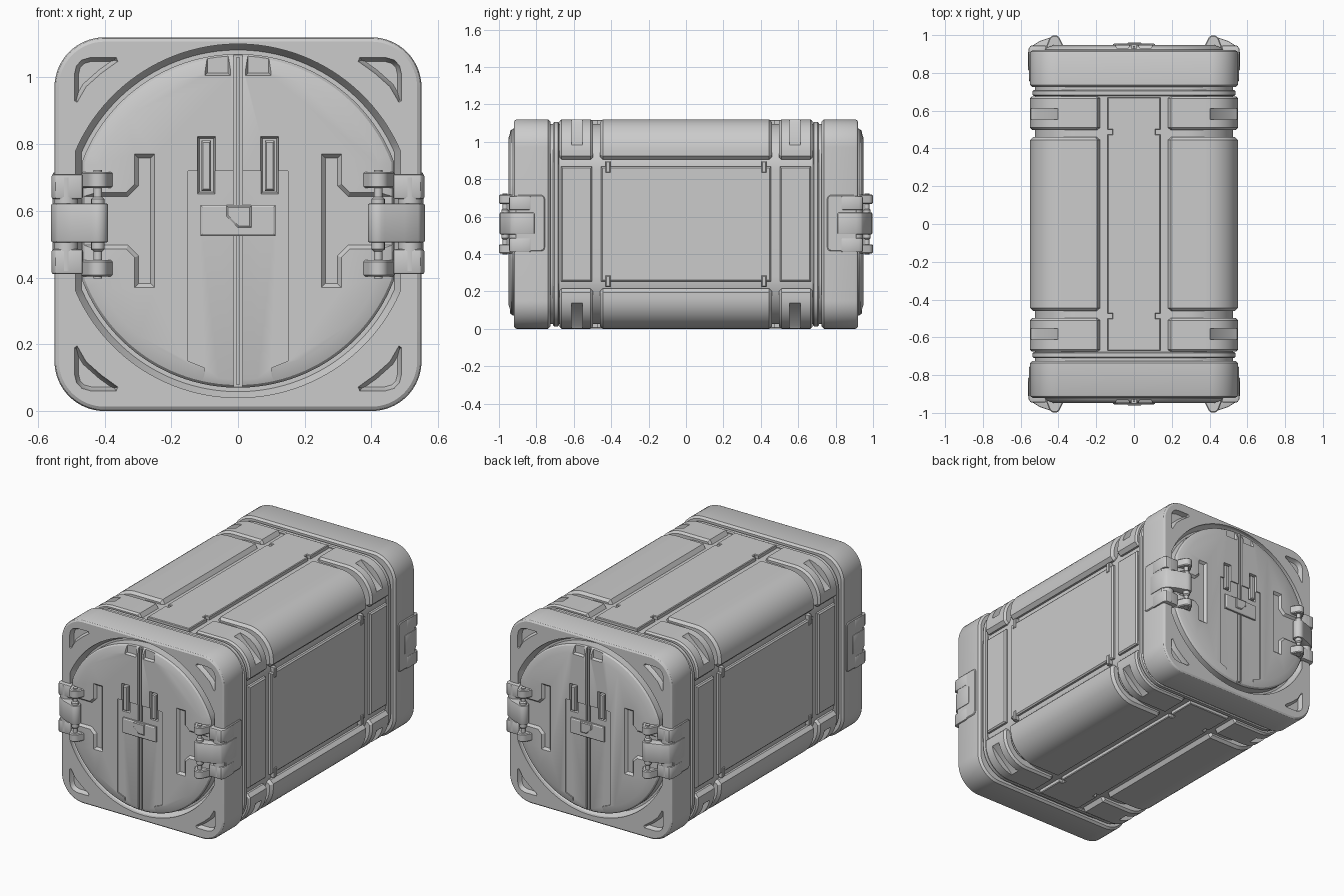
import bpy, bmesh
from math import sin, cos, pi, hypot
from mathutils import Vector

if "Cube" in bpy.data.objects:
    bpy.data.objects.remove(bpy.data.objects["Cube"])

ZC = 0.56  # everything is modelled around z = 0, then lifted by this


def arc(cx, cy, r, a0, a1, n=10):
    return [(cx + r * cos((a0 + (a1 - a0) * i / n) * pi / 180),
             cy + r * sin((a0 + (a1 - a0) * i / n) * pi / 180)) for i in range(n + 1)]


def rrect(x0, x1, y0, y1, r, n=10):
    return (arc(x1 - r, y1 - r, r, 0, 90, n) + arc(x0 + r, y1 - r, r, 90, 180, n)
            + arc(x0 + r, y0 + r, r, 180, 270, n) + arc(x1 - r, y0 + r, r, 270, 360, n))


def rect(x0, x1, y0, y1):
    return [(x0, y0), (x1, y0), (x1, y1), (x0, y1)]


def front(pts):
    return [(x, z - ZC) for x, z in pts]


def clipped_circle(r, clip, cz=0.01):
    # circle with flat left and right sides
    pts = []
    for i in range(128):
        a = (i + .5) * 2 * pi / 128
        x = r * cos(a)
        if abs(x) < clip - .003:
            pts.append((x, cz + r * sin(a)))
    h = (r * r - clip * clip) ** .5
    pts += [(s * clip, cz + t * h) for s in (1, -1) for t in (1, -1)]
    from math import atan2
    return sorted(pts, key=lambda p: atan2(p[1] - cz, p[0]))


def inset(pts, d):
    if d == 0:
        return pts
    out, n = [], len(pts)
    for i in range(n):
        a, b, c = Vector(pts[i - 1]), Vector(pts[i]), Vector(pts[(i + 1) % n])
        e, f = (b - a).normalized(), (c - b).normalized()
        n1, n2 = Vector((-e.y, e.x)), Vector((-f.y, f.x))
        out.append(tuple(b + (n1 + n2) * d / max(.35, 1 + n1.dot(n2))))
    return out


def loft(name, pts, secs, axis='y', mirror='', bevel=0):
    """Stack inset copies of an outline along an axis; secs = (position, inset)."""
    pts = [p for i, p in enumerate(pts)
           if hypot(p[0] - pts[i - 1][0], p[1] - pts[i - 1][1]) > 1e-5]
    n = len(pts)
    if sum(pts[i - 1][0] * pts[i][1] - pts[i][0] * pts[i - 1][1] for i in range(n)) < 0:
        pts = pts[::-1]
    place = {'x': lambda a, b, t: (t, a, b), 'y': lambda a, b, t: (a, t, b),
             'z': lambda a, b, t: (a, b, t)}[axis]
    bm = bmesh.new()
    rings = [[bm.verts.new(place(a, b, t)) for a, b in inset(pts, d)] for t, d in secs]
    for r, s in zip(rings, rings[1:]):
        for i in range(n):
            bm.faces.new((r[i - 1], r[i], s[i], s[i - 1]))
    bm.faces.new(rings[0])
    bm.faces.new(rings[-1])
    bmesh.ops.recalc_face_normals(bm, faces=bm.faces)
    me = bpy.data.meshes.new(name)
    bm.to_mesh(me)
    bm.free()
    ob = bpy.data.objects.new(name, me)
    bpy.context.collection.objects.link(ob)
    ob.location.z = ZC
    if bevel:
        m = ob.modifiers.new('Bevel', 'BEVEL')
        m.width, m.segments, m.limit_method = bevel, 2, 'ANGLE'
    if mirror:
        m = ob.modifiers.new('Mirror', 'MIRROR')
        m.use_axis = [c in mirror for c in 'xyz']
        m.use_mirror_merge = False
    return ob


def cut(ob, cutter):
    cutter.hide_render = True
    m = ob.modifiers.new('Cut', 'BOOLEAN')
    m.object, m.solver = cutter, 'EXACT'
    bpy.context.view_layer.update()
    dg = bpy.context.evaluated_depsgraph_get()
    me = bpy.data.meshes.new_from_object(ob.evaluated_get(dg))
    ob.modifiers.clear()
    ob.data = me
    bpy.data.objects.remove(cutter)


def add_mirror(ob, axes):
    m = ob.modifiers.new('Mirror', 'MIRROR')
    m.use_axis = [c in axes for c in 'xyz']
    m.use_mirror_merge = False


# inner core and flange rings next to the caps
loft('body_core', rrect(-.525, .525, -.535, .535, .25, 14), [(-.74, 0), (.74, 0)])
loft('neck_flange', rrect(-.537, .537, -.547, .547, .17, 14),
     [(-.71, .006), (-.704, 0), (-.684, 0), (-.678, .006)], mirror='y')

# rounded corner shells: long middle ones and short end bands
shell = ([(.52, -.345), (.55, -.365)], )
corner = ([(.18, .50), (.18, .535), (.195, .56)] + arc(.38, .39, .17, 90, 0, 12)
          + [(.55, .365), (.53, .345), (.49, .345)] + arc(.38, .39, .11, 0, 90, 12))
loft('corner_shell', corner, [(-.46, .015), (-.445, 0), (.445, 0), (.46, .015)], mirror='xz')
band = loft('corner_band', corner, [(-.675, .01), (-.665, 0), (-.51, 0), (-.498, .012)])
pocket = [(.395, .57), (.41, .545), (.535, .43), (.56, .415), (.65, .65)]
cut(band, loft('band_pocket_cutter', pocket, [(-.612, 0), (-.553, 0)]))
add_mirror(band, 'xyz')

# side panels with small tabs
panel = [(.51, 0), (.536, 0), (.543, .008)]
loft('side_panel', rect(-.455, .455, -.308, .308), panel, 'x', 'x')
loft('side_end_panel', rect(-.668, -.502, -.308, .308), panel, 'x', 'xy')
loft('side_tab', rect(-.43, -.405, -.335, -.275), [(.52, 0), (.544, 0), (.548, .004)], 'x', 'xyz')

# long centre strip on top and bottom, with notched edges
half = [(.14, -.67), (.14, -.50), (.115, -.50), (.115, -.475), (.14, -.475)]
quad = half + [(x, -y) for x, y in half[::-1]]
strip = quad + [(-x, y) for x, y in quad[::-1]]
loft('centre_strip', strip, [(.52, 0), (.553, 0), (.557, .004)], 'z', 'z')

# end caps with round door opening and corner pockets
cap = loft('end_cap', rrect(-.55, .55, -.56, .56, .15, 16),
           [(-.725, .012), (-.737, 0), (-.905, 0), (-.914, .004), (-.92, .013)])
cut(cap, loft('opening_cutter', clipped_circle(.53, .487), [(-1, 0), (-.90, 0), (-.87, .018)]))
tri = front([(.365, 1.06), (.44, 1.06), (.468, 1.052), (.484, 1.035), (.49, 1.01),
             (.49, .93), (.482, .925), (.455, .972), (.41, 1.012), (.36, 1.048)])
cut(cap, loft('corner_pocket_cutter', tri, [(-.94, 0), (-.918, 0), (-.895, .012)], mirror='xz'))
add_mirror(cap, 'y')

# door with its recesses
DOOR = -.948
door = loft('door', clipped_circle(.5, .468), [(-.86, 0), (-.925, 0), (-.935, .008), (DOOR, .045)])
side_recess = front([(.25, .37), (.31, .37), (.31, .46), (.335, .485), (.6, .485), (.6, .655),
                     (.335, .655), (.31, .68), (.31, .77), (.25, .77)])
cut(door, loft('side_recess_cutter', side_recess, [(-1, 0), (DOOR, 0), (-.934, .012)], mirror='x'))
plate = front([(-.15, .72), (-.15, .15), (-.10, .13), (-.10, .03),
               (.10, .03), (.10, .13), (.15, .15), (.15, .72)])
cut(door, loft('plate_cutter', plate, [(-1, 0), (-.941, 0)]))
cut(door, loft('top_notch_cutter', front(rect(.022, .10, 1.005, 1.12)),
               [(-1, 0), (-.95, 0), (-.932, .008)], mirror='x'))
cut(door, loft('slot_cutter', front(rect(.068, .122, .65, .822)),
               [(-1, 0), (-.945, 0), (-.922, .006)], mirror='x'))
cut(door, loft('seam_cutter', rect(-.014, .014, -.6, .6), [(-1, 0), (-.928, 0)]))
add_mirror(door, 'y')

# door fittings
loft('seam_ridge', front(rect(-.006, .006, .08, 1.06)), [(-.91, 0), (-.942, 0)], mirror='y')
loft('door_handle', front(rect(.081, .110, .66, .81)),
     [(-.91, 0), (-.944, 0), (-.95, .005)], mirror='xy')
loft('latch_plate', front(rect(-.112, .112, .525, .617)),
     [(-.92, 0), (-.951, 0), (-.955, .006)], mirror='y')
loft('latch_button', front([(-.035, .585), (-.035, .615), (.04, .615), (.04, .55), (0, .55)]),
     [(-.94, 0), (-.957, 0), (-.961, .005)], mirror='y')

# hinges: side plate, bracket arms, swinging link, lugs and pin
loft('hinge_plate', rrect(-.915, -.755, -.145, .155, .02, 4),
     [(.53, 0), (.552, 0), (.556, .005)], 'x', 'xy')
arm = [(.559, -.83), (.559, -.925), (.548, -.945), (.465, -.945),
       (.465, -.90), (.53, -.895), (.53, -.83)]
loft('hinge_arm', arm, [(.075, 0), (.15, 0)], 'z', 'xyz', .007)
loft('hinge_barrel', arc(.515, -.91, .036, 0, 360, 20)[:-1], [(-.14, 0), (.14, 0)], 'z', 'xy')
link = ([(.56, -.81), (.56, -.91), (.545, -.94), (.50, -.968)] + arc(.42, -.965, .031, 310, 90, 10)
        + [(.50, -.915), (.535, -.89), (.535, -.81)])
loft('hinge_link', link, [(-.055, 0), (.062, 0)], 'z', 'xy', .006)
lug = [(.365, -.925), (.372, -.94)] + arc(.42, -.968, .031, 200, 340, 10) + [(.465, -.94), (.47, -.925)]
loft('hinge_lug', lug, [(.108, .005), (.113, 0), (.152, 0), (.157, .005)], 'z', 'xyz')
loft('hinge_pin', arc(.42, -.967, .013, 0, 360, 16)[:-1], [(-.163, 0), (.163, 0)], 'z', 'xy')
loft('pin_collar', arc(.42, -.967, .02, 0, 360, 16)[:-1], [(.055, 0), (.075, 0), (.082, .007)], 'z', 'xyz')

# apply modifiers and smooth the curved surfaces
bpy.ops.object.select_all(action='SELECT')
bpy.context.view_layer.objects.active = bpy.data.objects['door']
bpy.ops.object.convert(target='MESH')
bpy.ops.object.shade_smooth_by_angle(angle=.5)
